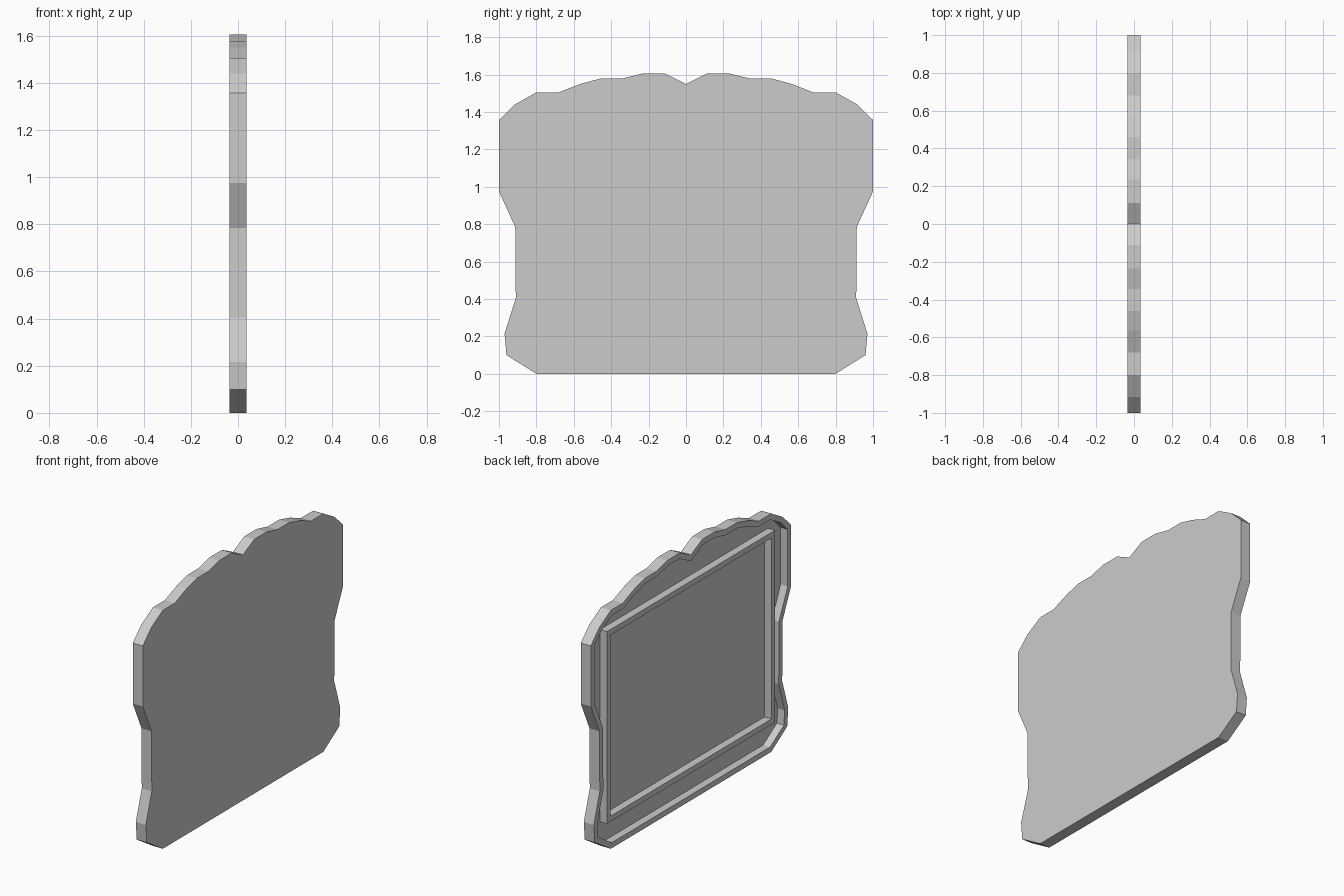
import bpy, bmesh

if "Cube" in bpy.data.objects:
    bpy.data.objects.remove(bpy.data.objects["Cube"])

FRONT, BACK, FLOOR = -0.035, 0.035, 0.014   # x of open side, flat side, recess floor
RIM = 0.035

# Right half of the outline (y, z), from top centre to bottom
half = [(0.11, 1.605), (0.235, 1.605), (0.345, 1.578), (0.46, 1.578), (0.565, 1.55),
        (0.68, 1.505), (0.80, 1.505), (0.915, 1.44), (1.0, 1.357), (1.0, 0.975),
        (0.913, 0.785), (0.91, 0.405), (0.97, 0.215), (0.96, 0.10), (0.80, 0.0)]
outline = [(0, 1.55)] + half + [(-y, z) for y, z in reversed(half)]


def finish(name, bm):
    bmesh.ops.recalc_face_normals(bm, faces=bm.faces)
    mesh = bpy.data.meshes.new(name)
    bm.to_mesh(mesh)
    bm.free()
    obj = bpy.data.objects.new(name, mesh)
    bpy.context.collection.objects.link(obj)
    return obj


def slab(points, x_front, x_back):
    """Solid plate from a (y, z) outline; returns the bmesh and its -x face."""
    bm = bmesh.new()
    face = bm.faces.new([bm.verts.new((x_back, y, z)) for y, z in points])
    ext = bmesh.ops.extrude_face_region(bm, geom=[face], use_keep_orig=True)
    for v in [g for g in ext["geom"] if isinstance(g, bmesh.types.BMVert)]:
        v.co.x = x_front
    bmesh.ops.recalc_face_normals(bm, faces=bm.faces)
    top = min((f for f in bm.faces if abs(f.normal.x) > 0.9),
              key=lambda f: f.calc_center_median().x)
    return bm, top


def recess(bm, face, border, depth_x):
    """Inset the face to leave a border, then sink it to depth_x."""
    bmesh.ops.inset_region(bm, faces=[face], thickness=border, use_even_offset=True)
    ext = bmesh.ops.extrude_discrete_faces(bm, faces=[face])
    for v in ext["faces"][0].verts:
        v.co.x = depth_x


# Scalloped panel with raised rim
bm, face = slab(outline, FRONT, BACK)
recess(bm, face, RIM, FLOOR)
finish("panel", bm)

# Rectangular raised frame on the recessed floor
W, Z0, Z1 = 0.838, 0.172, 1.385
bm, face = slab([(-W, Z0), (W, Z0), (W, Z1), (-W, Z1)], FRONT, FLOOR + 0.004)
recess(bm, face, RIM, FLOOR + 0.002)
finish("inner_frame", bm)
